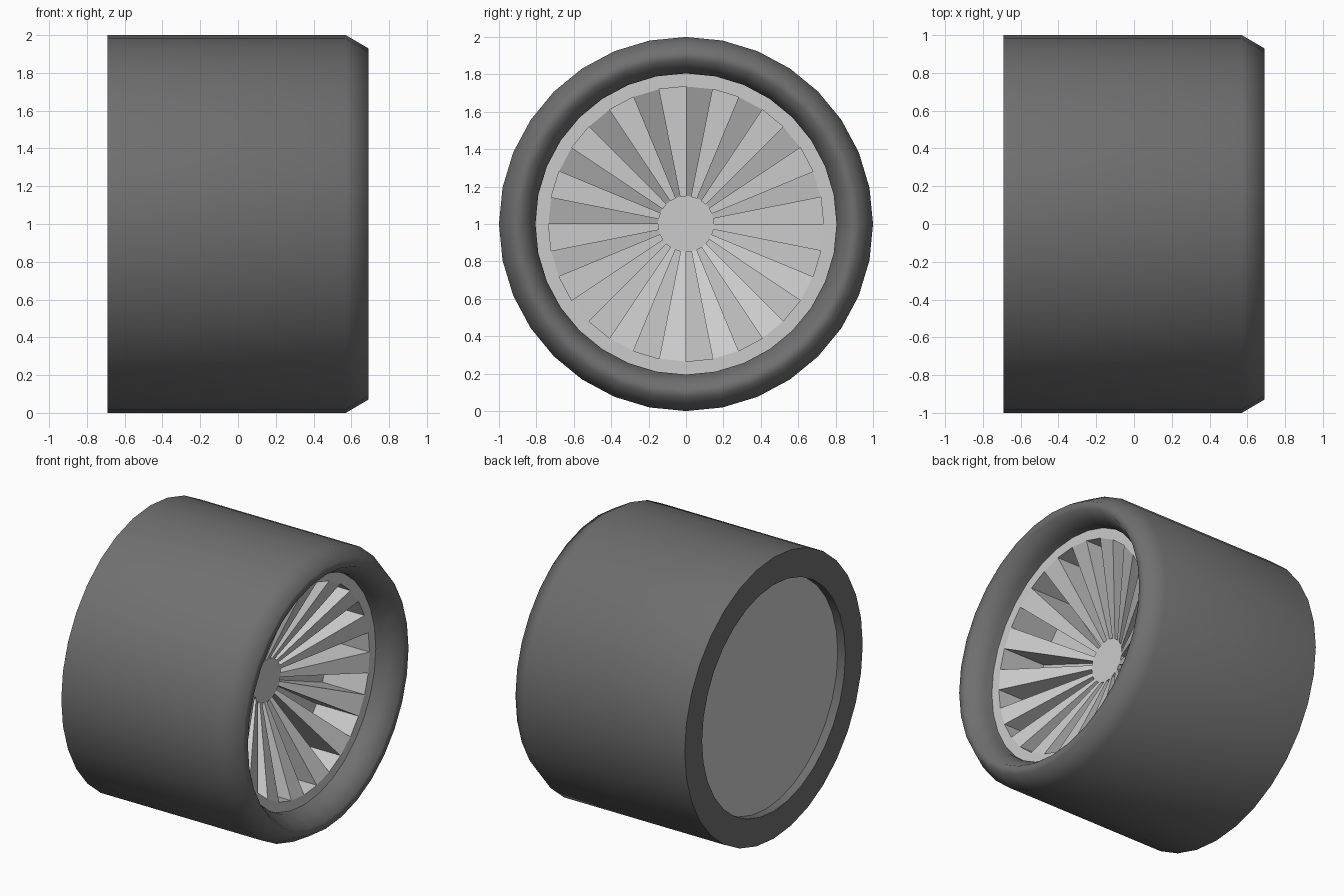
import bpy, bmesh, math

if "Cube" in bpy.data.objects:
    bpy.data.objects.remove(bpy.data.objects["Cube"])

SIDES = 32


def ring(bm, x, r):
    """Circle of vertices around the x axis, first one at the top."""
    return [bm.verts.new((x, r * math.sin(2 * math.pi * i / SIDES),
                          1 + r * math.cos(2 * math.pi * i / SIDES)))
            for i in range(SIDES)]


def bridge(bm, a, b):
    for i in range(SIDES):
        j = (i + 1) % SIDES
        bm.faces.new((a[i], a[j], b[j], b[i]))


def finish(bm, name, normals=True):
    if normals:
        bmesh.ops.recalc_face_normals(bm, faces=bm.faces)
    mesh = bpy.data.meshes.new(name)
    bm.to_mesh(mesh)
    bm.free()
    obj = bpy.data.objects.new(name, mesh)
    bpy.context.collection.objects.link(obj)
    return obj


# Tyre: closed lathed profile, flat at the back and rounded at the front
bm = bmesh.new()
profile = [(-0.69, 0.805), (-0.69, 1.0), (0.57, 1.0), (0.69, 0.93),
           (0.69, 0.875), (0.57, 0.805)]
rings = [ring(bm, x, r) for x, r in profile]
for k in range(len(rings)):
    bridge(bm, rings[k], rings[(k + 1) % len(rings)])
tyre = finish(bm, "tyre")
rubber = bpy.data.materials.new("dark_rubber")
rubber.diffuse_color = (0.16, 0.16, 0.16, 1)
rubber.use_nodes = True
rubber.node_tree.nodes["Principled BSDF"].inputs["Base Color"].default_value = rubber.diffuse_color
tyre.data.materials.append(rubber)
bpy.context.view_layer.objects.active = tyre
tyre.select_set(True)
bpy.ops.object.shade_smooth_by_angle(angle=math.radians(70))
tyre.select_set(False)

# Rim: dished face with sixteen sloping spokes and deep gaps between them
LIP_X, HUB_X, FLOOR_X = 0.52, 0.23, 0.19
bm = bmesh.new()
back = ring(bm, -0.63, 0.805)
outer = ring(bm, LIP_X, 0.805)
inner = ring(bm, LIP_X, 0.735)
hub = ring(bm, HUB_X, 0.15)
bm.faces.new(back)
bm.faces.new(hub)
bridge(bm, back, outer)
bridge(bm, outer, inner)
for i in range(SIDES):
    j = (i + 1) % SIDES
    top = [inner[i], inner[j], hub[j], hub[i]]
    if i % 2 == 0:
        bm.faces.new(top)                      # spoke
    else:
        low = [bm.verts.new((FLOOR_X, v.co.y, v.co.z)) for v in top]
        bm.faces.new(low)                      # gap floor
        for k in range(4):                     # gap walls
            m = (k + 1) % 4
            bm.faces.new((top[k], top[m], low[m], low[k]))
finish(bm, "spoked_rim")
